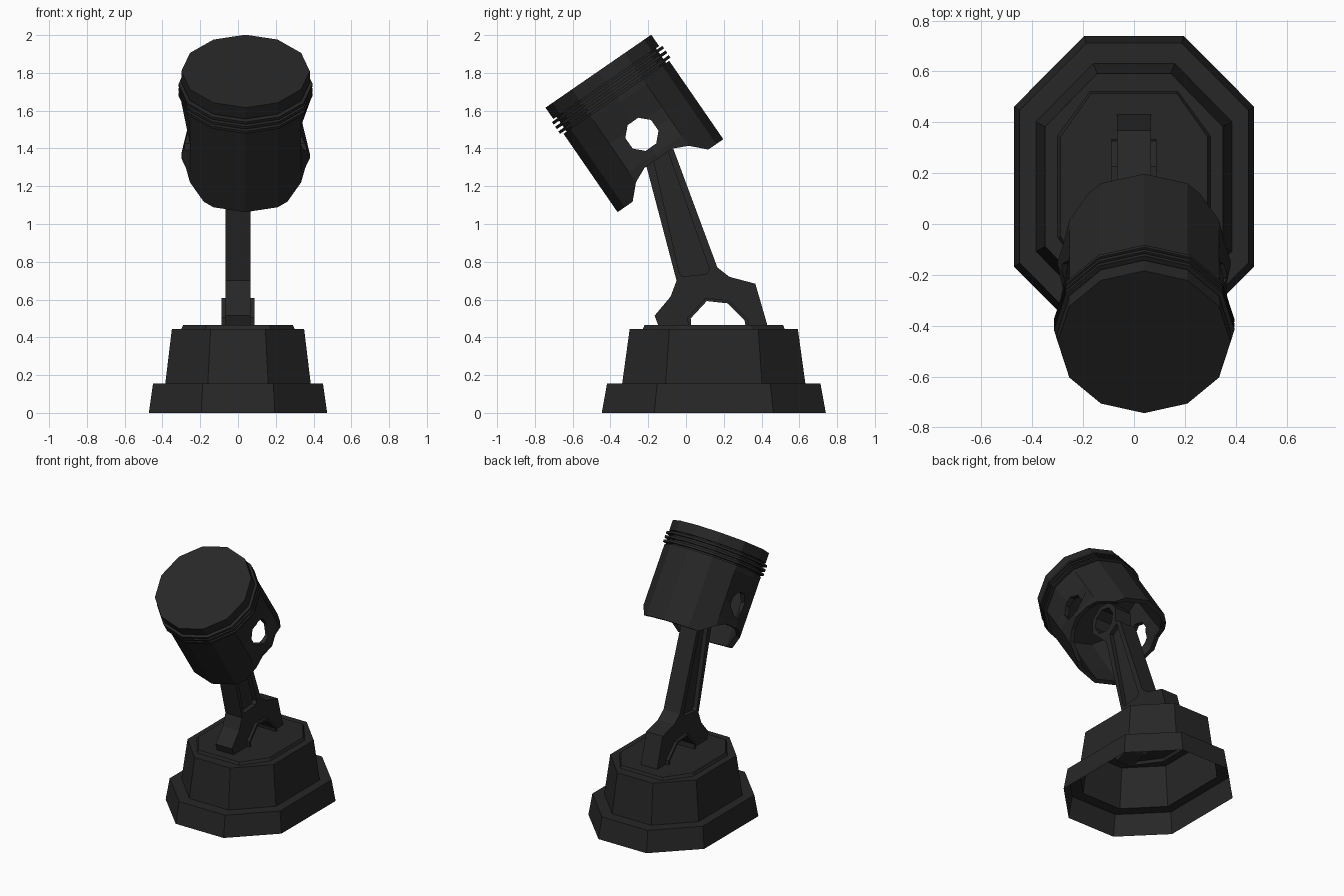
import bpy, bmesh, math
from mathutils import Vector

if "Cube" in bpy.data.objects:
    bpy.data.objects.remove(bpy.data.objects["Cube"])

mat = bpy.data.materials.new("dark_metal")
mat.diffuse_color = (0.02, 0.02, 0.02, 1)
mat.use_nodes = True
mat.node_tree.nodes["Principled BSDF"].inputs["Base Color"].default_value = mat.diffuse_color


def finish(name, bm, closed=True):
    if closed:
        bmesh.ops.recalc_face_normals(bm, faces=bm.faces[:])
    me = bpy.data.meshes.new(name)
    bm.to_mesh(me)
    bm.free()
    me.materials.append(mat)
    ob = bpy.data.objects.new(name, me)
    bpy.context.collection.objects.link(ob)
    return ob


def loft(name, rows, cap_first=True):
    """Skin a stack of equal-length point rings; the last one is capped."""
    bm = bmesh.new()
    rings = [[bm.verts.new(p) for p in row] for row in rows]
    n = len(rings[0])
    for a, b in zip(rings, rings[1:]):
        for i in range(n):
            j = (i + 1) % n
            bm.faces.new((a[i], a[j], b[j], b[i]))
    bm.faces.new(rings[-1])
    if cap_first:
        bm.faces.new(rings[0][::-1])
    return finish(name, bm, cap_first)


def prism(name, pts, x0, x1):
    """Extrude a (y, z) outline along x."""
    bm = bmesh.new()
    face = bm.faces.new([bm.verts.new((x0, y, z)) for y, z in pts])
    ext = bmesh.ops.extrude_face_region(bm, geom=[face])["geom"]
    moved = [v for v in ext if isinstance(v, bmesh.types.BMVert)]
    bmesh.ops.translate(bm, verts=moved, vec=(x1 - x0, 0, 0))
    return finish(name, bm)


def cut(ob, cutter):
    mod = ob.modifiers.new("cut", "BOOLEAN")
    mod.operation, mod.solver, mod.object = "DIFFERENCE", "EXACT", cutter
    bpy.context.view_layer.objects.active = ob
    bpy.ops.object.modifier_apply(modifier=mod.name)
    bpy.data.objects.remove(cutter)


def ngon(cy, cz, r, n, start=0):
    return [(cy + r * math.cos(math.radians(start) + math.tau * i / n),
             cz + r * math.sin(math.radians(start) + math.tau * i / n)) for i in range(n)]


# Stepped octagonal base, open underneath
def octagon(hx, hy, cx, cy, z):
    quad = [(hx, -cy), (hx, cy), (cx, hy), (-cx, hy), (-hx, cy), (-hx, -cy), (-cx, -hy), (cx, -hy)]
    return [(x, y + 0.147, z) for x, y in quad]


loft("base", [octagon(*r) for r in (
    (.472, .593, .195, .315, 0), (.45, .565, .187, .30, .155),
    (.385, .485, .16, .255, .155), (.35, .445, .145, .235, .445),
    (.30, .375, .172, .20, .445), (.29, .367, .168, .195, .465))], cap_first=False)

# Connecting rod: one outline with small end, beam and split big end
pin = (-.232, 1.475)
arch = [(.325, .40), (.31, .49), (.22, .58), (.11, .592), (.025, .50), (.03, .38)]
centre = Vector((.165, .45))
arch_outer = [tuple(centre + (Vector(p) - centre) * 1.12) for p in arch]
small_end = [(pin[0] + .13 * math.cos(math.radians(a)), pin[1] + .13 * math.sin(math.radians(a)))
             for a in (200, 155, 110, 65, 20, -25)]
outline = ([(-.10, .335), (-.166, .515), (-.082, .615), (-.05, .70), (-.208, 1.30)] + small_end +
           [(-.066, 1.395), (.166, .77), (.23, .72), (.367, .684), (.43, .467), (.452, .387)] + arch_outer)
rod = prism("connecting_rod", outline, -.067, .067)
cut(rod, prism("pin_cutter", ngon(*pin, .092, 8, 12), -.2, .2))
recess = [(-.172, 1.345), (-.10, 1.395), (.124, .76), (.108, .735), (-.02, .722), (-.035, .74)]
for s in (-1, 1):
    cut(rod, prism("recess_cutter", recess, s * .035, s * .1))

# Bearing shell inside the big end
prism("bearing_shell", arch + arch_outer[::-1], -.088, .088)


# Piston: local z runs up its axis from the crown
def ring(d, r, side=None):
    row = []
    for k in range(12):
        a = math.radians(30 * k)
        rx = side if side and k % 6 == 0 else r
        row.append((rx * math.cos(a), r * math.sin(a), -d))
    return row


rows = [ring(0, .34), ring(.073, .34)]
for i in range(3):
    d = .082 + i * .03
    rows += [ring(d - .009, .32), ring(d, .32), ring(d, .355), ring(d + .016, .355), ring(d + .016, .32)]
rows += [ring(.168, .32), ring(.168, .34), ring(.2, .34), ring(.35, .34, .295), ring(.42, .34, .295),
         ring(.53, .34), ring(.672, .34), ring(.672, .31), ring(.53, .31), ring(.42, .305, .265),
         ring(.19, .30, .26)]
piston = loft("piston", rows)
cut(piston, prism("pin_hole_cutter", ngon(0, -.406, .09, 8, -22), -.6, .6))
skirt = [(-.255, -.69), (-.243, -.672), (-.17, -.597), (-.09, -.56), (.09, -.56),
         (.17, -.597), (.243, -.672), (.255, -.69)]
cut(piston, prism("skirt_cutter", skirt, -.6, .6))
piston.location = (.04, -.464, 1.809)
piston.rotation_euler.x = math.radians(34.6)
